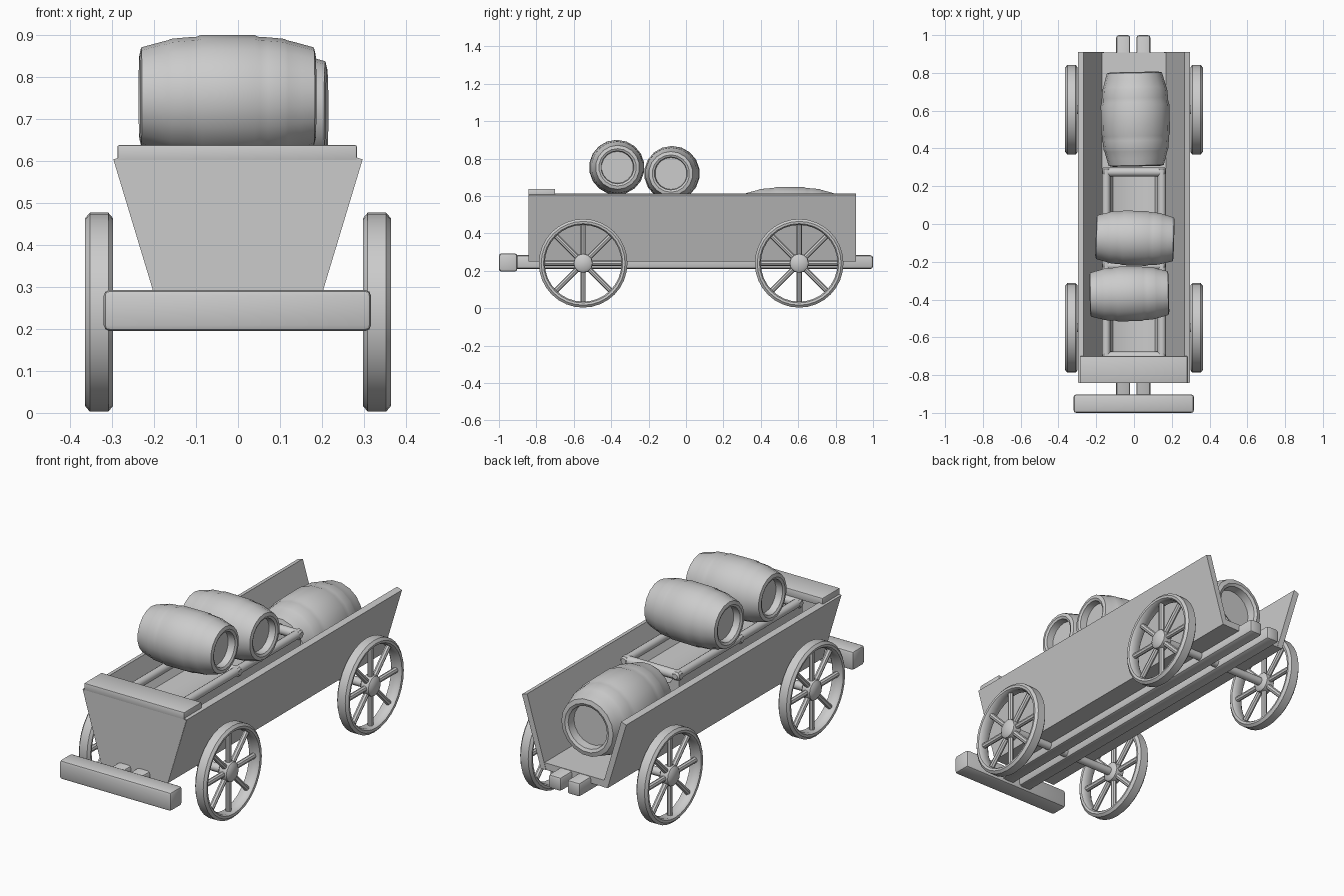
import bpy, bmesh
from math import pi, sin, cos, radians
from mathutils import Matrix, Vector

cube = bpy.data.objects.get("Cube")
if cube:
    bpy.data.objects.remove(cube, do_unlink=True)

grey = bpy.data.materials.new("plain grey")
grey.use_nodes = True
grey.diffuse_color = (0.6, 0.6, 0.6, 1)
grey.node_tree.nodes["Principled BSDF"].inputs["Base Color"].default_value = (0.6, 0.6, 0.6, 1)


def finish(name, bm, bevel=0, matrix=None, angle=40):
    """Turn a bmesh into a shaded object."""
    if matrix:
        bm.transform(matrix)
    bmesh.ops.recalc_face_normals(bm, faces=bm.faces)
    if bevel:
        bmesh.ops.bevel(bm, geom=bm.edges[:], offset=bevel, segments=2,
                        affect='EDGES', profile=0.5)
    mesh = bpy.data.meshes.new(name)
    bm.to_mesh(mesh)
    bm.free()
    mesh.materials.append(grey)
    ob = bpy.data.objects.new(name, mesh)
    bpy.context.collection.objects.link(ob)
    bpy.ops.object.select_all(action='DESELECT')
    ob.select_set(True)
    bpy.context.view_layer.objects.active = ob
    bpy.ops.object.shade_smooth_by_angle(angle=radians(angle))
    return ob


def box(name, lo, hi, bevel=0.0):
    lo, hi = Vector(lo), Vector(hi)
    bm = bmesh.new()
    bmesh.ops.create_cube(bm, size=1)
    size = hi - lo
    return finish(name, bm, bevel, Matrix.Translation((lo + hi) / 2) @ Matrix.Diagonal((*size, 1)))


def prism(name, outline, y0, y1):
    """Extrude an (x, z) outline along y."""
    bm = bmesh.new()
    face = bm.faces.new([bm.verts.new((x, y0, z)) for x, z in outline])
    new = bmesh.ops.extrude_face_region(bm, geom=[face])["geom"]
    bmesh.ops.translate(bm, vec=(0, y1 - y0, 0), verts=[v for v in new if isinstance(v, bmesh.types.BMVert)])
    return finish(name, bm)


def lathe(name, profile, matrix, sides, closed=False):
    """Spin (radius, z) points about z, then place the result."""
    bm = bmesh.new()
    rings = [[bm.verts.new((r * cos(2 * pi * i / sides), r * sin(2 * pi * i / sides), z))
              for i in range(sides)] for r, z in profile]
    pairs = list(zip(rings, rings[1:])) + ([(rings[-1], rings[0])] if closed else [])
    for a, b in pairs:
        for i in range(sides):
            j = (i + 1) % sides
            bm.faces.new((a[i], a[j], b[j], b[i]))
    if not closed:
        bm.faces.new(rings[0])
        bm.faces.new(rings[-1])
    return finish(name, bm, matrix=matrix)


def rod(name, a, b, radius, sides=10):
    a, b = Vector(a), Vector(b)
    length = (b - a).length
    e = radius * 0.35
    turn = (b - a).to_track_quat('Z', 'Y').to_matrix().to_4x4()
    return lathe(name, [(radius - e, 0), (radius, e), (radius, length - e), (radius - e, length)],
                 Matrix.Translation(a) @ turn, sides)


# Body: sloping planks, floor and front panel
for side, label in ((1, "left"), (-1, "right")):
    prism(label + "_side_plank",
          [(side * x, z) for x, z in ((0.19, 0.25), (0.297, 0.604), (0.268, 0.613), (0.16, 0.25))],
          -0.84, 0.91)
prism("floor", [(-0.19, 0.25), (0.19, 0.25), (0.2, 0.285), (-0.2, 0.285)], -0.838, 0.908)
prism("front_panel", [(-0.19, 0.25), (0.19, 0.25), (0.295, 0.603), (-0.295, 0.603)], -0.842, -0.81)
box("seat", (-0.287, -0.842, 0.597), (0.283, -0.7, 0.638), 0.004)

# Undercarriage
box("front_crossbeam", (-0.32, -1, 0.195), (0.317, -0.902, 0.293), 0.014)
for x, label in ((-0.057, "right"), (0.05, "left")):
    box(label + "_rail", (x - 0.037, -0.93, 0.21), (x + 0.037, 1, 0.283), 0.014)

# Wheels on axles
rim = [(0.205, -0.022), (0.212, -0.031), (0.224, -0.033), (0.237, -0.022),
       (0.237, 0.022), (0.224, 0.033), (0.212, 0.031), (0.205, 0.022)]
hub = [(0.035, -0.033), (0.05, -0.022), (0.052, 0.0), (0.05, 0.022), (0.035, 0.033)]
for y, end in ((-0.55, "front"), (0.605, "rear")):
    rod(end + "_axle", (-0.335, y, 0.24), (0.335, y, 0.24), 0.022)
    for side, label in ((1, "left"), (-1, "right")):
        name = f"{end}_{label}_wheel"
        place = Matrix.Translation((side * 0.331, y, 0.24)) @ Matrix.Rotation(pi / 2, 4, 'Y')
        lathe(name + "_rim", rim, place, 32, closed=True)
        lathe(name + "_hub", hub, place, 12)
        for k in range(8):
            d = Vector((0, cos(k * pi / 4), sin(k * pi / 4)))
            c = Vector((side * 0.331, y, 0.24))
            rod(f"{name}_spoke_{k + 1}", c + d * 0.03, c + d * 0.215, 0.014, 8)

# Trough with a log rim that carries the upper barrels
prism("trough", [(-0.155, 0.29), (0.155, 0.29), (0.16, 0.58), (0.135, 0.58), (0.11, 0.535),
                 (0.05, 0.515), (-0.05, 0.515), (-0.11, 0.535), (-0.135, 0.58), (-0.16, 0.58)],
      -0.72, 0.285)
for x, label in ((-0.147, "right"), (0.147, "left")):
    rod(label + "_trough_log", (x, -0.72, 0.58), (x, 0.3, 0.58), 0.022)
for y, label in ((-0.7, "front"), (-0.22, "middle"), (0.275, "rear")):
    rod(label + "_trough_log", (-0.168, y, 0.578), (0.168, y, 0.578), 0.024)


# Barrels: bulged staves, raised hoops and sunken ends
def barrel(name, centre, length, radius, axis, yaw=0):
    h = length / 2
    half = [(0.58, 0.8), (0.6, 0.97), (0.68, 1.0), (0.8, 0.98), (0.86, 0.83), (0.915, 0.68),
            (0.94, 0.64), (0.965, 0.45), (0.97, 0.36), (1.0, 0.3), (1.0, 0.0)]
    profile = [(r * radius, -t * h) for r, t in half]
    profile += [(r, -z) for r, z in reversed(profile[:-1])]
    turn = Matrix.Rotation(yaw, 4, 'Z') @ Matrix.Rotation(pi / 2, 4, axis)
    lathe(name, profile, Matrix.Translation(centre) @ turn, 18)


barrel("front_barrel", (-0.025, -0.37, 0.753), 0.42, 0.147, 'Y', 0.02)
barrel("middle_barrel", (0.005, -0.075, 0.72), 0.415, 0.147, 'Y', -0.03)
barrel("rear_barrel", (0.007, 0.555, 0.468), 0.5, 0.182, 'X', 0.02)
